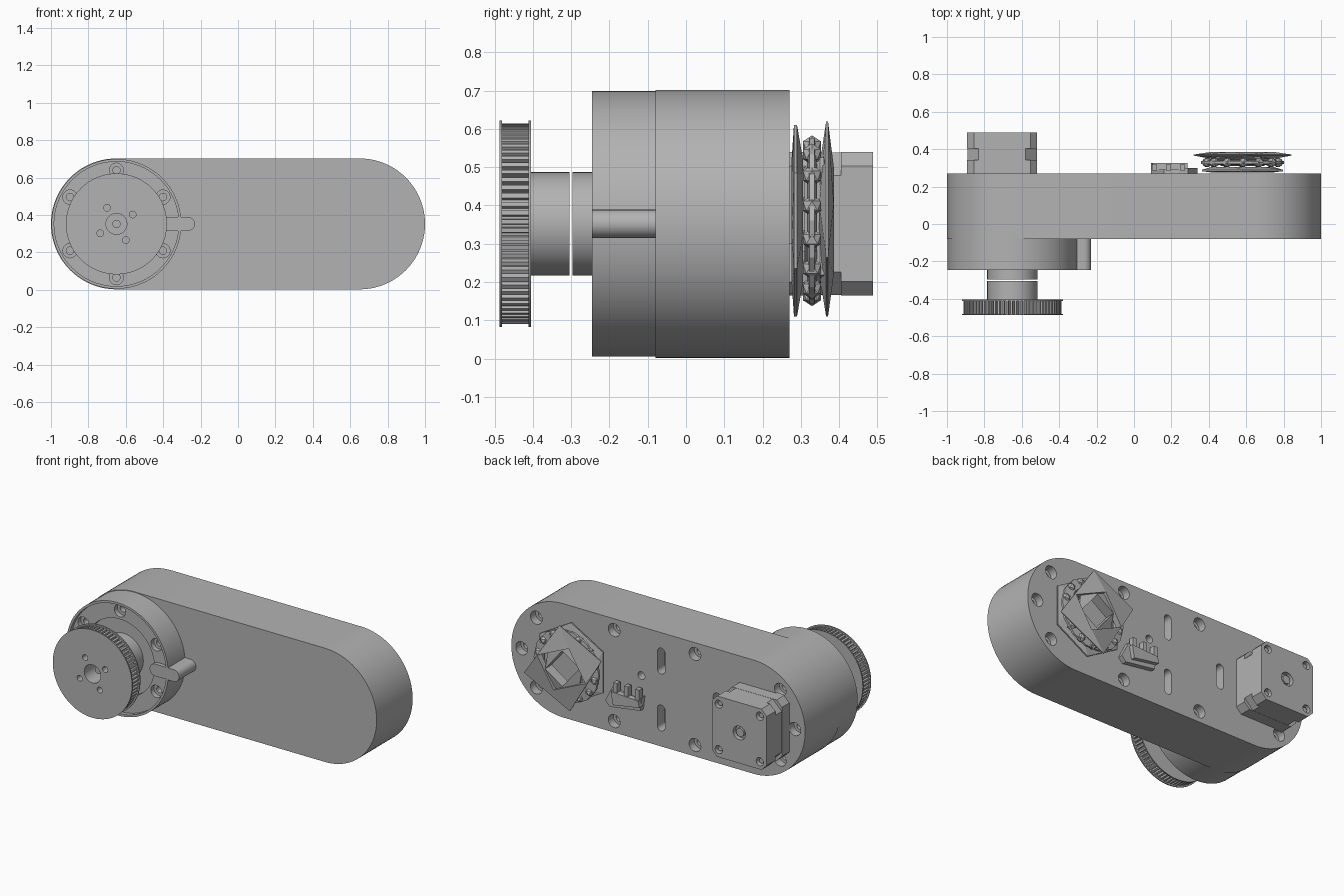
import bpy, bmesh, math
from mathutils import Vector

if "Cube" in bpy.data.objects:
    bpy.data.objects.remove(bpy.data.objects["Cube"])

grey = bpy.data.materials.new("plain grey")
grey.diffuse_color = (0.45, 0.45, 0.45, 1)
grey.use_nodes = True
grey.node_tree.nodes["Principled BSDF"].inputs["Base Color"].default_value = grey.diffuse_color
ZC = 0.352          # height of the long axis
HUB = (-0.65, ZC)   # output hub centre (x, z)


def circle(c, r, n=64, start=0.0, sweep=2 * math.pi):
    return [(c[0] + r * math.cos(start + sweep * i / n),
             c[1] + r * math.sin(start + sweep * i / n)) for i in range(n)]


def slot(c, length, r, upright=False, n=24):
    """Stadium outline: two half circles joined by straight sides."""
    pts = []
    for side in (1, -1):
        for i in range(n + 1):
            a = -math.pi / 2 + math.pi * i / n
            u, v = side * (length / 2 - r + r * math.cos(a)), side * r * math.sin(a)
            pts.append((c[0] - v, c[1] + u) if upright else (c[0] + u, c[1] + v))
    return pts


def finish(name, bm):
    bmesh.ops.recalc_face_normals(bm, faces=bm.faces[:])
    me = bpy.data.meshes.new(name)
    bm.to_mesh(me)
    bm.free()
    me.materials.append(grey)
    ob = bpy.data.objects.new(name, me)
    bpy.context.collection.objects.link(ob)
    return ob


def prism(name, pts, y0, y1):
    """Extrude an (x, z) outline along y."""
    bm = bmesh.new()
    a = [bm.verts.new((x, y0, z)) for x, z in pts]
    b = [bm.verts.new((x, y1, z)) for x, z in pts]
    bm.faces.new(a)
    bm.faces.new(b[::-1])
    for i in range(len(pts)):
        j = (i + 1) % len(pts)
        bm.faces.new((a[i], a[j], b[j], b[i]))
    return finish(name, bm)


def cut(ob, pts, y0, y1):
    tool = prism("cutter", pts, y0, y1)
    tool.hide_render = True
    mod = ob.modifiers.new("cut", 'BOOLEAN')
    mod.operation, mod.solver, mod.object = 'DIFFERENCE', 'EXACT', tool
    bpy.context.view_layer.objects.active = ob
    bpy.ops.object.modifier_apply(modifier=mod.name)
    bpy.data.objects.remove(tool)


def ring(name, outer, inner, y_out, y_in):
    """Closed band between two loops, each with its own (y0, y1) range."""
    bm = bmesh.new()
    loops = [[bm.verts.new((x, y, z)) for x, z in pts]
             for pts, y in ((outer, y_out[0]), (outer, y_out[1]),
                            (inner, y_in[1]), (inner, y_in[0]))]
    n = len(outer)
    for k in range(4):
        p, q = loops[k], loops[(k + 1) % 4]
        for i in range(n):
            j = (i + 1) % n
            bm.faces.new((p[i], p[j], q[j], q[i]))
    return finish(name, bm)


# long rounded housing with counterbored screws and slots in the back
body = prism("housing", slot((0, ZC), 2.0, 0.35, n=40), -0.08, 0.27)
screws = [(x, ZC + s * 0.28) for x in (0.30, -0.25) for s in (1, -1)]
for side in (1, -1):
    for deg in (-50, 0, 50):
        a = math.radians(deg)
        screws.append((side * (0.65 + 0.28 * math.cos(a)), ZC + 0.28 * math.sin(a)))
for p in screws:
    cut(body, circle(p, 0.04, 24), 0.22, 0.3)
    cut(body, circle(p, 0.022, 16), 0.12, 0.25)
for p in ((-0.02, ZC + 0.175), (-0.02, ZC - 0.175), (-0.40, ZC)):
    cut(body, slot(p, 0.16, 0.026, True, 8), 0.2, 0.3)
cut(body, circle((0.115, ZC + 0.05), 0.024, 20), 0.2, 0.3)

# round boss with recessed bearing face and six screw pockets
boss = prism("hub_boss", circle(HUB, 0.347, 80), -0.245, -0.02)
cut(boss, circle(HUB, 0.333, 80), -0.3, -0.22)
cut(boss, circle(HUB, 0.235), -0.3, -0.185)
for k in range(6):
    a = math.radians(30 + 60 * k)
    p = (HUB[0] + 0.287 * math.cos(a), HUB[1] + 0.287 * math.sin(a))
    cut(boss, circle(p, 0.038, 20), -0.3, -0.19)
    cut(boss, circle(p, 0.02, 16), -0.2, -0.13)

# side tab on the boss
prism("boss_tab", slot((-0.33, ZC), 0.2, 0.037, n=12), -0.245, -0.06)

# stepped output shaft with a thin gap
prism("shaft_collar", circle(HUB, 0.135), -0.297, -0.17)
outer_shaft = prism("shaft_outer", circle(HUB, 0.135), -0.407, -0.304)

# toothed belt pulley between two flanges
teeth = []
N = 72
for k in range(N):
    for f, r in ((0, 0.262), (0.5, 0.262), (0.6, 0.246), (0.9, 0.246)):
        a = 2 * math.pi * (k + f) / N
        teeth.append((HUB[0] + r * math.cos(a), HUB[1] + r * math.sin(a)))
pulley = [prism("pulley_teeth", teeth, -0.48, -0.412),
          prism("pulley_front_flange", circle(HUB, 0.27, 72), -0.487, -0.48),
          prism("pulley_back_flange", circle(HUB, 0.27, 72), -0.412, -0.405)]
bolts = [circle((HUB[0] + 0.1 * math.cos(math.radians(a)),
                 HUB[1] + 0.1 * math.sin(math.radians(a))), 0.018, 16)
         for a in (30, 120, 210, 300)]
for part in pulley:
    for hole in bolts + [circle(HUB, 0.056, 32)]:
        cut(part, hole, -0.5, -0.39)
cut(outer_shaft, circle(HUB, 0.056, 32), -0.5, -0.33)
prism("pulley_centre_pin", circle(HUB, 0.022, 20), -0.43, -0.32)

# square motor: two chamfered end caps and a slimmer core
MX, MH = -0.705, 0.187


def chamfered(h, c):
    return [(MX + x, ZC + z) for x, z in
            ((h, h - c), (h - c, h), (c - h, h), (-h, h - c),
             (-h, c - h), (c - h, -h), (h - c, -h), (h, c - h))]


prism("motor_base", chamfered(MH, 0.036), 0.26, 0.342)
prism("motor_core", chamfered(MH - 0.001, 0.06), 0.34, 0.407)
cap = prism("motor_cap", chamfered(MH, 0.036), 0.405, 0.489)
for sx in (1, -1):
    for sz in (1, -1):
        cut(cap, circle((MX + sx * 0.14, ZC + sz * 0.14), 0.025, 16), 0.45, 0.5)
        prism("motor_screw", circle((MX + sx * 0.14, ZC + sz * 0.14), 0.015, 12), 0.44, 0.475)
cut(cap, circle((MX, ZC), 0.042, 24), 0.46, 0.5)
prism("motor_shaft_end", circle((MX, ZC), 0.026, 20), 0.44, 0.482)

# faceted ball bearing: ball cage and two coarse, twisted races
BC = (0.58, 0.36)


def loop(angles, radii):
    return [(BC[0] + r * math.cos(math.radians(a)), BC[1] + r * math.sin(math.radians(a)))
            for a, r in zip(angles, radii)]


ring("bearing_cage", circle(BC, 0.222, 14), circle(BC, 0.165, 14, 0.2),
     (0.322, 0.336), (0.316, 0.342))
bm = bmesh.new()
for x, z in circle(BC, 0.195, 14, 0.2):
    made = bmesh.ops.create_icosphere(bm, subdivisions=1, radius=0.028)
    bmesh.ops.translate(bm, verts=made["verts"], vec=Vector((x, 0.329, z)))
finish("bearing_balls", bm)
ring("bearing_back_race", loop((85, 157, 259, 340), (0.26, 0.285, 0.255, 0.28)),
     loop((110, 195, 290, 15), (0.15, 0.17, 0.15, 0.17)), (0.366, 0.371), (0.348, 0.386))
ring("bearing_inner_race", loop((60, 135, 240, 315), (0.19, 0.2, 0.19, 0.2)),
     loop((90, 165, 270, 345), (0.11, 0.12, 0.11, 0.12)), (0.35, 0.36), (0.31, 0.375))
ring("bearing_front_race", circle(BC, 0.25, 6, math.pi / 2), circle(BC, 0.17, 6, 1.85),
     (0.282, 0.29), (0.276, 0.305))

# small sensor bracket with three pins
prism("sensor_body", [(0.10, 0.20), (0.31, 0.17), (0.34, 0.20), (0.29, 0.30), (0.24, 0.27),
                      (0.16, 0.25), (0.09, 0.285)], 0.26, 0.30)
prism("sensor_block", [(0.09, 0.23), (0.27, 0.20), (0.285, 0.28), (0.10, 0.27)], 0.29, 0.325)
for x in (0.11, 0.185, 0.26):
    prism("sensor_pin", [(x - 0.013, 0.24), (x + 0.013, 0.24),
                         (x + 0.013, 0.335), (x - 0.013, 0.335)], 0.285, 0.318)

# smooth round walls, keep hard edges and the faceted bearing
for ob in bpy.context.scene.objects:
    ob.select_set(not ob.name.startswith(("bearing", "sensor")))
bpy.context.view_layer.objects.active = body
bpy.ops.object.shade_smooth_by_angle(angle=math.radians(25))
